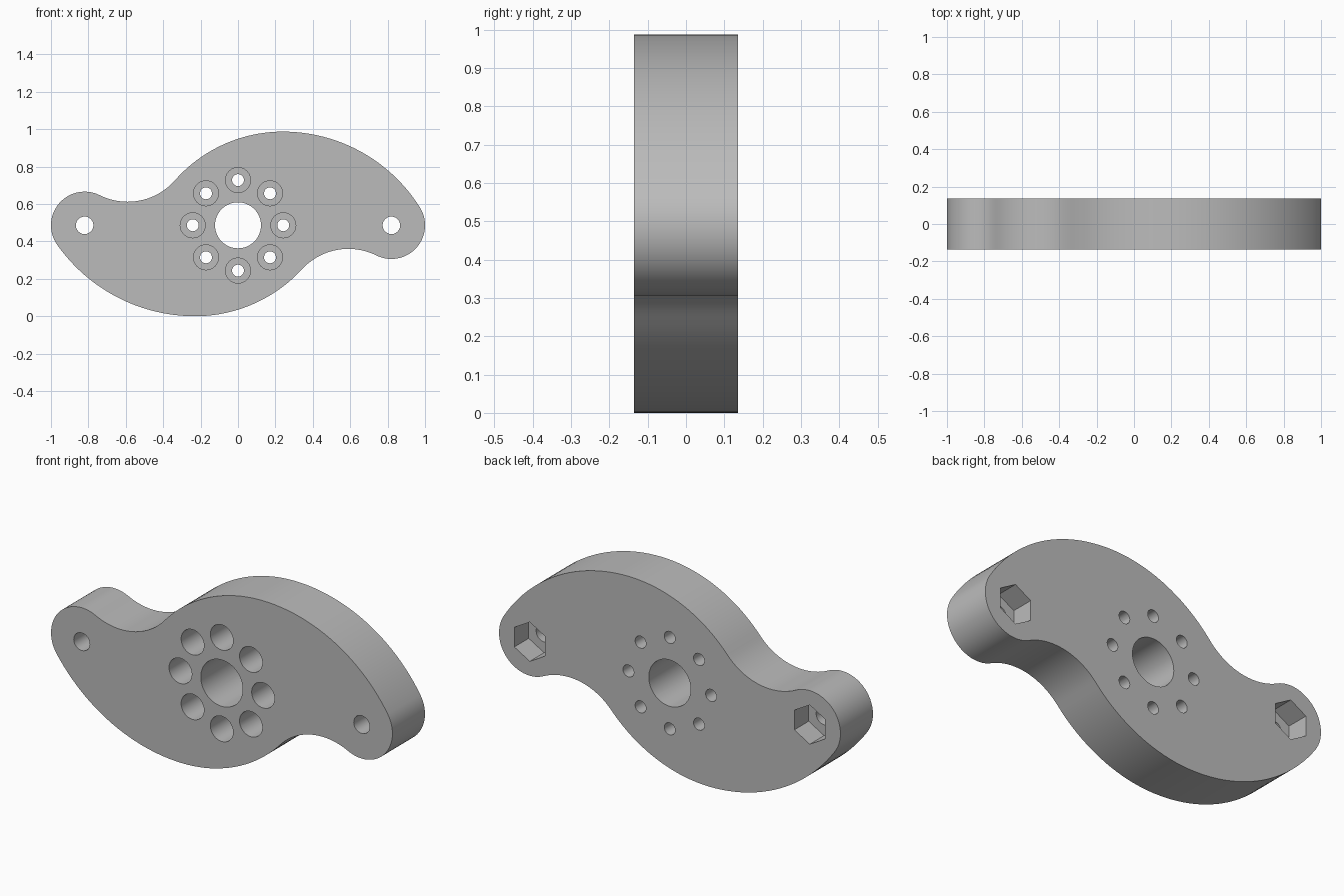
import bpy, bmesh, math
from mathutils import Vector

if "Cube" in bpy.data.objects:
    bpy.data.objects.remove(bpy.data.objects["Cube"])

HALF = 0.136          # half of the plate thickness
CZ = 0.486            # height of the hole pattern centre
EAR_X, EAR_R = 0.82, 0.18

grey = bpy.data.materials.new("grey metal")
grey.diffuse_color = (0.5, 0.5, 0.5, 1)
grey.use_nodes = True
grey.node_tree.nodes["Principled BSDF"].inputs["Base Color"].default_value = grey.diffuse_color


def arc(c, r, p, q, n, ccw):
    """Points on a circle from the direction of p to that of q (q excluded)."""
    a = math.atan2(p[1] - c[1], p[0] - c[0])
    b = math.atan2(q[1] - c[1], q[0] - c[0])
    sweep = (b - a) % math.tau if ccw else -((a - b) % math.tau)
    return [(c[0] + r * math.cos(a + sweep * i / n),
             c[1] + r * math.sin(a + sweep * i / n)) for i in range(n)]


def half_outline(px, pz):
    """From the outer side of the right ear, over the crest, to the left ear.
    Coordinates are relative to the pattern centre; crest peak at (px, pz)."""
    ear_r, ear_l = Vector((EAR_X, 0)), Vector((-EAR_X, 0))
    # concave fillet, touching the left ear
    fil_r = 0.336
    fil = Vector((-0.59, 0))
    fil.y = math.sqrt((fil_r + EAR_R) ** 2 - (fil.x + EAR_X) ** 2)
    # outer crest radius, tangent to the right ear
    dx = EAR_X - px
    r1 = (dx * dx + pz * pz - EAR_R ** 2) / (2 * (pz - EAR_R))
    c1 = Vector((px, pz - r1))
    # inner crest radius, tangent to the fillet
    dx, dz = fil.x - px, pz - fil.y
    r2 = (dx * dx + dz * dz - fil_r ** 2) / (2 * (fil_r + dz))
    c2 = Vector((px, pz - r2))
    peak = Vector((px, pz))
    t1 = ear_r + (ear_r - c1).normalized() * EAR_R
    t2 = c2 + (fil - c2).normalized() * r2
    t3 = ear_l + (fil - ear_l).normalized() * EAR_R
    pts = arc(c1, r1, t1, peak, 24, True)
    pts += arc(c2, r2, peak, t2, 20, True)
    pts += arc(fil, fil_r, t2, t3, 20, False)
    return pts, t1, t3


def prism(bm, pts, y0, y1):
    """Closed prism along y from an x/z outline."""
    front = [bm.verts.new((x, y0, z)) for x, z in pts]
    back = [bm.verts.new((x, y1, z)) for x, z in pts]
    bm.faces.new(front)
    bm.faces.new(back[::-1])
    n = len(pts)
    for i in range(n):
        j = (i + 1) % n
        bm.faces.new((front[i], back[i], back[j], front[j]))


def ring(x, z, r, n, start=0.0):
    return [(x + r * math.cos(start + math.tau * i / n),
             z + r * math.sin(start + math.tau * i / n)) for i in range(n)]


def make(name, bm):
    bmesh.ops.recalc_face_normals(bm, faces=bm.faces)
    me = bpy.data.meshes.new(name)
    bm.to_mesh(me)
    bm.free()
    ob = bpy.data.objects.new(name, me)
    bpy.context.collection.objects.link(ob)
    me.materials.append(grey)
    return ob


# S-shaped plate: two crests joined by the round ears
top, top_out, top_in = half_outline(0.24, 0.501)
low, low_out, low_in = half_outline(0.23, 0.486)
neg = lambda p: (-p[0], -p[1])
outline = top + arc((-EAR_X, 0), EAR_R, top_in, neg(low_out), 28, True)
outline += [neg(p) for p in low]
outline += arc((EAR_X, 0), EAR_R, neg(low_in), top_out, 28, True)
bm = bmesh.new()
prism(bm, [(x, z + CZ) for x, z in outline], -HALF, HALF)
plate = make("plate", bm)

FAR = HALF + 0.1
# through holes: centre bore, ear bolts, ring of screws
through = bmesh.new()
prism(through, ring(0, CZ, 0.123, 48), -FAR, FAR)
# wider recesses: screw heads from the front, hexagonal nuts from the back
recess = bmesh.new()
for s in (-1, 1):
    prism(through, ring(s * EAR_X, CZ, 0.047, 24), -FAR, FAR)
    prism(recess, ring(s * EAR_X, CZ, 0.104, 6, math.pi / 2), HALF - 0.12, FAR)
for i in range(8):
    a = math.tau * i / 8
    x, z = 0.242 * math.cos(a), CZ + 0.242 * math.sin(a)
    prism(through, ring(x, z, 0.032, 20), -FAR, FAR)
    prism(recess, ring(x, z, 0.067, 32), -FAR, -HALF + 0.2)

bpy.context.view_layer.objects.active = plate
for name, cut in (("recess_cutter", recess), ("hole_cutter", through)):
    cutter = make(name, cut)
    cutter.hide_render = True
    mod = plate.modifiers.new(name, 'BOOLEAN')
    mod.operation, mod.solver, mod.object = 'DIFFERENCE', 'EXACT', cutter
    bpy.ops.object.modifier_apply(modifier=mod.name)
    bpy.data.objects.remove(cutter)

plate.select_set(True)
bpy.ops.object.shade_smooth_by_angle(angle=math.radians(30))
